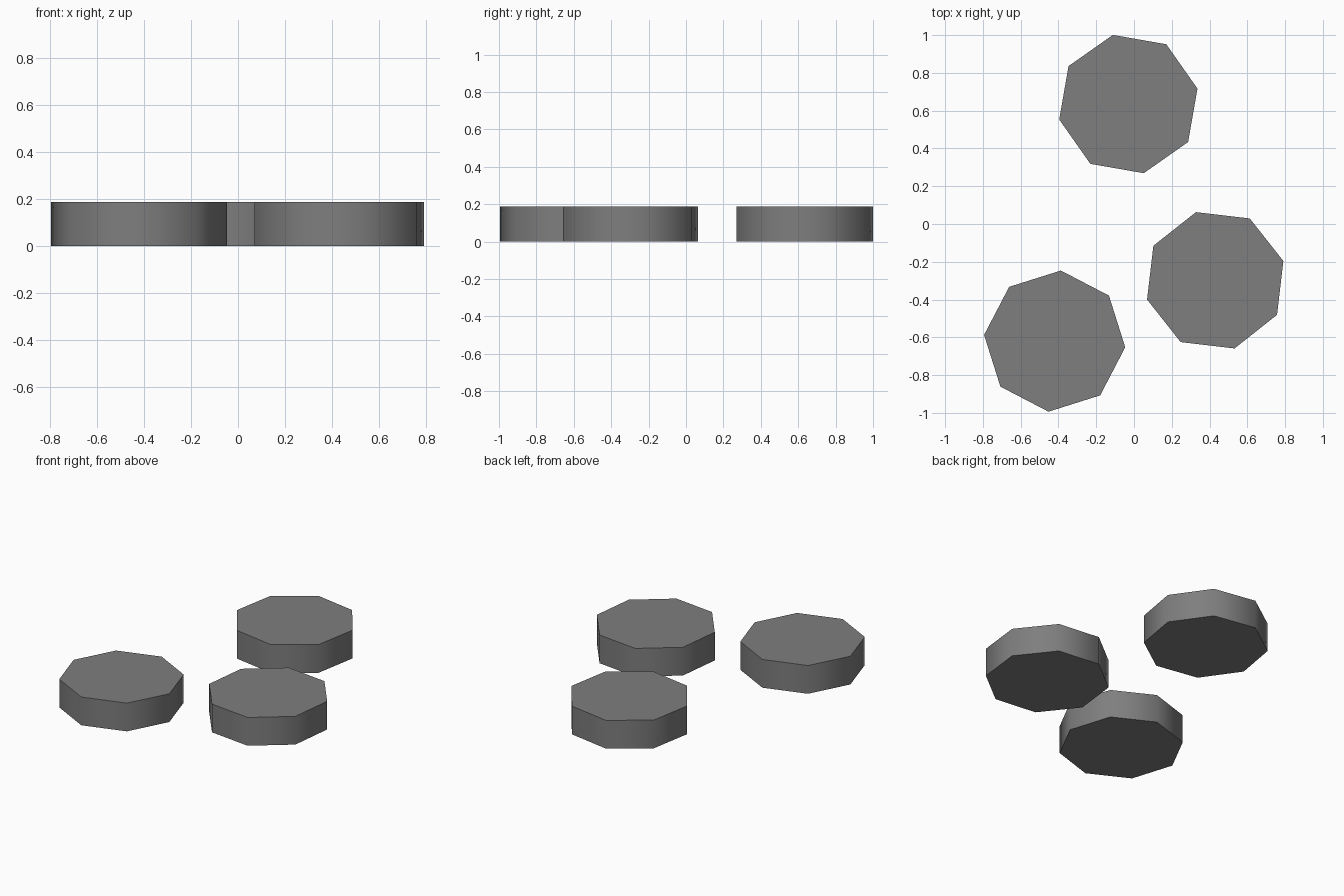
import bpy, math

if "Cube" in bpy.data.objects:
    bpy.data.objects.remove(bpy.data.objects["Cube"])

# One flat grey for all pieces
grey = bpy.data.materials.new("mid_grey")
grey.diffuse_color = (0.21, 0.21, 0.21, 1)
grey.use_nodes = True
grey.node_tree.nodes["Principled BSDF"].inputs["Base Color"].default_value = grey.diffuse_color

RADIUS, HEIGHT = 0.375, 0.187


def octagonal_disc(name, x, y, degrees):
    """Eight-sided puck on the ground; its first corner points at the given angle."""
    # a Blender cylinder's first corner lies on +y, a multiple of 45 degrees
    bpy.ops.mesh.primitive_cylinder_add(
        vertices=8, radius=RADIUS, depth=HEIGHT,
        location=(x, y, HEIGHT / 2), rotation=(0, 0, math.radians(degrees)))
    disc = bpy.context.object
    disc.name = name
    disc.data.materials.append(grey)
    # soft walls, sharp rims
    bpy.ops.object.shade_smooth_by_angle(angle=math.radians(60))


# Three loose discs
octagonal_disc("back_disc", -0.03, 0.635, 12.6)
octagonal_disc("right_disc", 0.43, -0.298, 15.8)
octagonal_disc("left_disc", -0.42, -0.62, 40.0)
